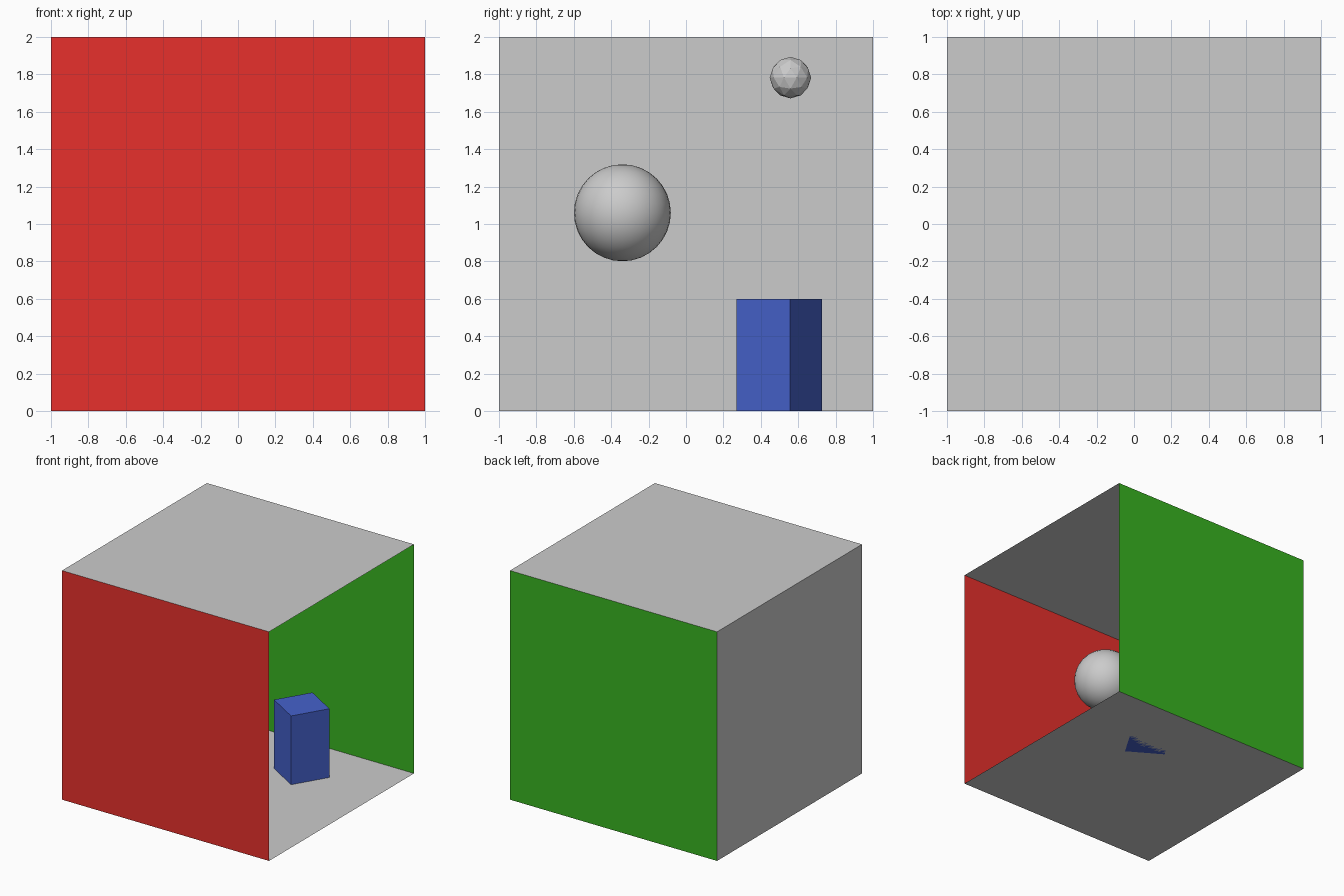
import bpy
from math import radians, pi

if "Cube" in bpy.data.objects:
    bpy.data.objects.remove(bpy.data.objects["Cube"])


def paint(obj, name, color):
    mat = bpy.data.materials.new(name)
    mat.diffuse_color = (*color, 1)
    mat.use_nodes = True
    mat.node_tree.nodes["Principled BSDF"].inputs["Base Color"].default_value = mat.diffuse_color
    obj.data.materials.append(mat)


def panel(name, loc, rot=(0, 0, 0)):
    bpy.ops.mesh.primitive_plane_add(size=2, location=loc, rotation=rot)
    obj = bpy.context.object
    obj.name = name
    return obj


# Room shell: single-sheet panels, open on the +x side
panel("floor", (0, 0, 0))
panel("ceiling", (0, 0, 2), (pi, 0, 0))
panel("end_wall", (-1, 0, 1), (0, pi / 2, 0))
red_wall = panel("red_wall", (0, -1, 1), (-pi / 2, 0, 0))
paint(red_wall, "red", (0.8, 0.03, 0.025))
green_wall = panel("green_wall", (0, 1, 1), (pi / 2, 0, 0))
paint(green_wall, "green", (0.04, 0.45, 0.015))

# Turned block standing on the floor
bpy.ops.mesh.primitive_cube_add(size=1, location=(0.267, 0.498, 0.3),
                                rotation=(0, 0, radians(-31)))
block = bpy.context.object
block.name = "tall_block"
block.scale = (0.333, 0.333, 0.6)
paint(block, "blue", (0.06, 0.12, 0.6))

# Large smooth ball floating in the room
bpy.ops.mesh.primitive_uv_sphere_add(segments=32, ring_count=16, radius=0.259,
                                     location=(0.025, -0.34, 1.06))
ball = bpy.context.object
ball.name = "smooth_ball"
bpy.ops.object.shade_smooth()

# Small faceted ball near the ceiling
bpy.ops.mesh.primitive_ico_sphere_add(subdivisions=2, radius=0.111,
                                      location=(0, 0.558, 1.782))
bpy.context.object.name = "faceted_ball"
